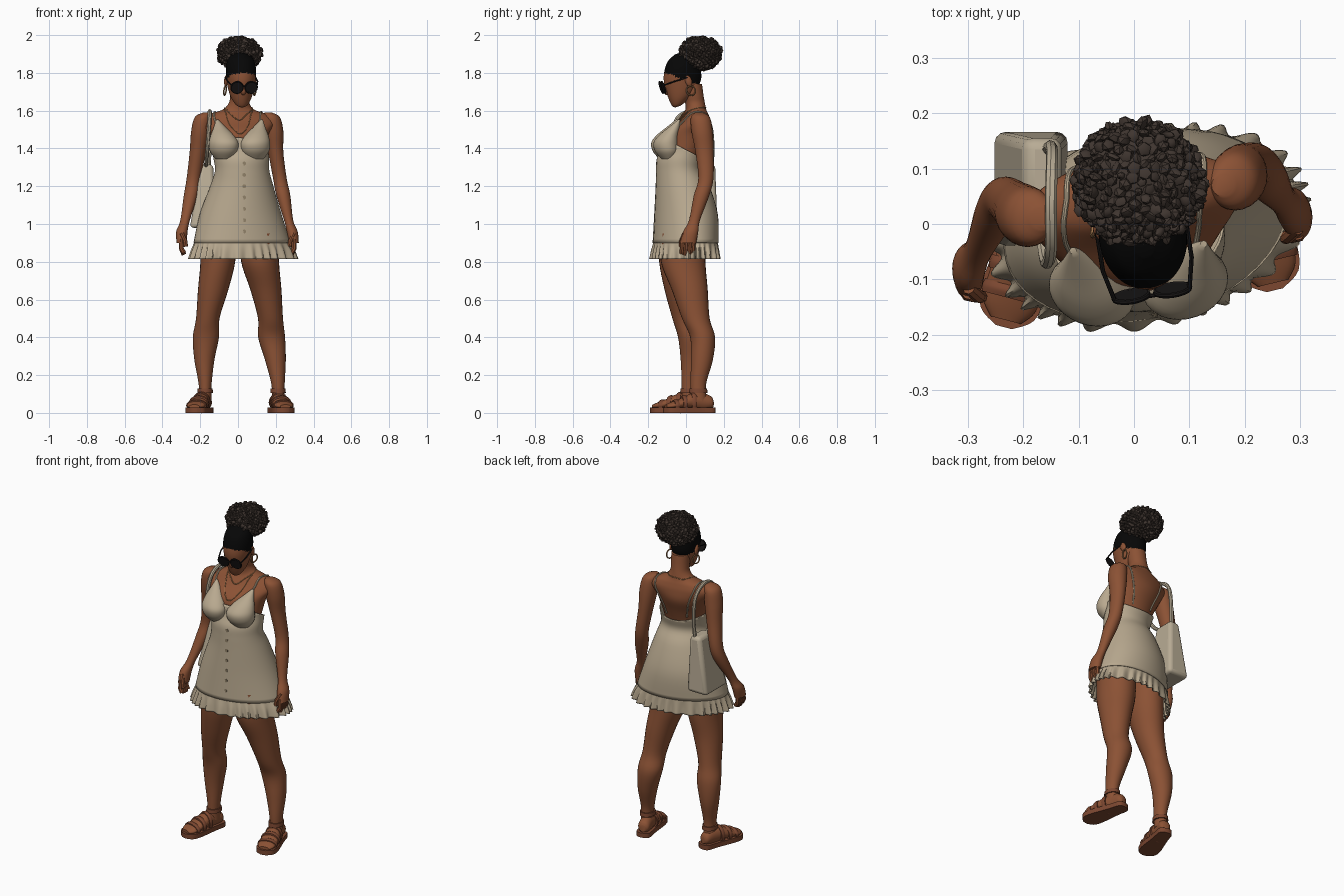
import bpy, bmesh, math, random
from mathutils import Matrix, Vector
from mathutils.bvhtree import BVHTree

random.seed(4)
if "Cube" in bpy.data.objects:
    bpy.data.objects.remove(bpy.data.objects["Cube"])
IDENT = Matrix.Identity(4)
made = []


def material(name, r, g, b):
    m = bpy.data.materials.new(name)
    m.use_nodes = True
    m.diffuse_color = (r, g, b, 1)
    node = m.node_tree.nodes["Principled BSDF"]
    node.inputs["Base Color"].default_value = (r, g, b, 1)
    node.inputs["Roughness"].default_value = 0.8
    return m


SKIN = material("brown skin", 0.26, 0.084, 0.035)
LINEN = material("cream linen", 0.48, 0.395, 0.275)
CANVAS = material("bag canvas", 0.48, 0.41, 0.30)
CURLS = material("dark brown curls", 0.05, 0.036, 0.029)
BLACK = material("black hair", 0.002, 0.002, 0.002)
SHADES = material("dark glasses", 0.008, 0.007, 0.007)
LEATHER = material("tan leather", 0.2, 0.063, 0.03)
GOLD = material("gold", 0.33, 0.17, 0.07)
BUTTON = material("button brown", 0.28, 0.22, 0.14)
LIPS = material("lips", 0.17, 0.05, 0.032)


def finish(name, bm, mat, mtx=IDENT):
    bmesh.ops.recalc_face_normals(bm, faces=bm.faces)
    bm.transform(mtx)
    me = bpy.data.meshes.new(name)
    bm.to_mesh(me)
    bm.free()
    ob = bpy.data.objects.new(name, me)
    bpy.context.collection.objects.link(ob)
    me.materials.append(mat)
    made.append(ob)
    return ob


def spline(rows, k=5):
    """Smoothly resample rows of numbers."""
    out = []
    for i in range(len(rows) - 1):
        a, b, c, d = (rows[max(0, min(len(rows) - 1, i + j))] for j in (-1, 0, 1, 2))
        for s in range(k):
            t = s / k
            out.append([0.5 * (2 * q + (r - p) * t + (2 * p - 5 * q + 4 * r - u) * t * t
                               + (3 * q - p - 3 * r + u) * t ** 3)
                        for p, q, r, u in zip(a, b, c, d)])
    return out + [list(rows[-1])]


def loft(name, rows, mat, n=32, yaw=0, folds=0, mtx=IDENT, caps=True, k=5):
    """Skin ellipses given as x, y, z, rx, ry and an optional fold depth."""
    bm = bmesh.new()
    rings = []
    for x, y, z, rx, ry, *amp in spline(rows, k):
        ring = []
        for i in range(n):
            a = math.tau * i / n
            f = 1 + (amp[0] * math.sin(folds * a + 2 * math.sin(a * 5)) if amp else 0)
            p = Matrix.Rotation(yaw, 3, "Z") @ Vector((rx * f * math.cos(a), ry * f * math.sin(a), 0))
            ring.append(bm.verts.new(p + Vector((x, y, z))))
        rings.append(ring)
    for a, b in zip(rings, rings[1:]):
        for i in range(n):
            j = (i + 1) % n
            bm.faces.new((a[i], a[j], b[j], b[i]))
    if caps:
        bm.faces.new(rings[0])
        bm.faces.new(rings[-1])
    return finish(name, bm, mat, mtx)


def blob(name, loc, size, mat, mtx=IDENT):
    bm = bmesh.new()
    bmesh.ops.create_uvsphere(bm, u_segments=24, v_segments=16, radius=1)
    return finish(name, bm, mat, mtx @ Matrix.Translation(loc) @ Matrix.Diagonal((*size, 1)))


def tube(name, pts, r, mat, mtx=IDENT, closed=False):
    cu = bpy.data.curves.new(name, "CURVE")
    cu.dimensions = "3D"
    cu.bevel_depth, cu.bevel_resolution, cu.use_fill_caps = r, 2, True
    sp = cu.splines.new("POLY")
    sp.points.add(len(pts) - 1)
    for q, p in zip(sp.points, pts):
        q.co = (*p, 1)
    sp.use_cyclic_u = closed
    tmp = bpy.data.objects.new("path", cu)
    bpy.context.collection.objects.link(tmp)
    bm = bmesh.new()
    me = bpy.data.meshes.new_from_object(tmp.evaluated_get(bpy.context.evaluated_depsgraph_get()))
    bm.from_mesh(me)
    bpy.data.objects.remove(tmp)
    return finish(name, bm, mat, mtx)


def disc(name, loc, r, depth, mat, mtx=IDENT):
    bm = bmesh.new()
    bmesh.ops.create_cone(bm, cap_ends=True, segments=20, radius1=r, radius2=r, depth=depth)
    return finish(name, bm, mat, mtx @ Matrix.Translation(loc) @ Matrix.Rotation(math.pi / 2, 4, "X"))


def tree(ob):
    return BVHTree.FromPolygons([v.co for v in ob.data.vertices], [p.vertices for p in ob.data.polygons])


def hug(surface, pts, off=0.003):
    out = []
    for p in spline(pts, 8):
        co, no, *_ = surface.find_nearest(Vector(p))
        out.append(co + no * off)
    return out


# Torso and neck
YAW, HIP_YAW = math.radians(9), math.radians(14)
torso = loft("torso", [(.02, -.03, 1.22, .10, .08), (.015, -.03, 1.32, .125, .1), (.01, -.01, 1.4, .14, .105),
                       (0, .01, 1.48, .165, .115), (0, .04, 1.54, .198, .085), (0, .05, 1.578, .16, .066),
                       (.002, .052, 1.605, .085, .055), (.006, .048, 1.64, .055, .052),
                       (.01, .04, 1.68, .052, .053), (.012, .03, 1.74, .053, .055)], SKIN, 40, YAW)
skin = tree(torso)

# Dress, trimmed along a sloping top edge
dress = loft("dress", [(.022, -.002, .9, .257, .163), (.014, 0, 1.05, .215, .16), (.02, -.018, 1.2, .164, .136),
                       (.022, -.038, 1.28, .141, .114), (.018, -.032, 1.34, .143, .117), (.01, -.012, 1.4, .15, .114),
                       (0, .008, 1.5, .172, .12)], LINEN, 48, HIP_YAW, caps=False)
bm = bmesh.new()
bm.from_mesh(dress.data)
bmesh.ops.bisect_plane(bm, geom=bm.verts[:] + bm.edges[:] + bm.faces[:], plane_co=(0, .1, 1.34),
                       plane_no=(0, .47, .88), clear_outer=True)
bm.to_mesh(dress.data)
bm.free()
cloth = tree(dress)
ruffle = loft("hem_ruffle", [(.022, -.002, .912, .255, .162, 0), (.022, -.003, .9, .258, .164, .006),
                             (.026, -.005, .86, .274, .169, .028), (.028, -.006, .815, .286, .174, .045)],
              LINEN, 240, HIP_YAW, folds=30, caps=False, k=4)
for ob in (dress, ruffle):
    ob.modifiers.new("cloth", "SOLIDIFY").thickness = 0.005
loft("waist_seam", [(.021, -.034, 1.262, .148, .121), (.021, -.036, 1.272, .146, .119)], LINEN, 48, HIP_YAW)
for side, x, y in (("right", -.076, -.006), ("left", .092, .006)):
    s = 1 if x > 0 else -1
    # Soft cup that tapers up into its strap
    loft(side + "_cup", [(x, y - .1, 1.345, .045, .035), (x, y - .108, 1.385, .074, .06), (x, y - .112, 1.43, .079, .064),
                         (x + s * .008, y - .098, 1.47, .062, .05), (x + s * .02, y - .07, 1.51, .034, .03),
                         (x + s * .034, y - .042, 1.552, .006, .006)], LINEN, 28, s * .35)
    tube(side + "_dress_strap", hug(skin, [(x + s * .02, -.1, 1.5), (s * .125, -.04, 1.56), (s * .13, .05, 1.62),
                                           (s * .115, .14, 1.5), (s * .09, .14, 1.35)], .002), .005, LINEN)
tube("placket", hug(cloth, [(.048, -.3, 1.4), (.05, -.3, 1.25), (.055, -.3, .93)], .001), .003, BUTTON)
for i in range(8):
    z = 1.38 - i * .06
    hit = cloth.ray_cast(Vector((.033, -1, z)), Vector((0, 1, 0)))[0]
    disc("button", hit, .01, .012, BUTTON)

# Arms, hands and fingers
ARMS = {"left": [(.16, .07, 1.59, .02, .02), (.178, .076, 1.565, .044, .05), (.19, .085, 1.49, .05, .056),
                 (.2, .098, 1.38, .04, .048), (.222, .105, 1.24, .036, .04), (.24, .082, 1.15, .037, .041),
                 (.268, .045, 1.02, .024, .029), (.287, .025, .96, .029, .04), (.295, .012, .9, .027, .042)],
        "right": [(-.165, .01, 1.59, .02, .02), (-.185, .012, 1.565, .044, .05), (-.198, .016, 1.49, .05, .055),
                  (-.213, .03, 1.38, .043, .047), (-.235, .045, 1.24, .037, .04), (-.25, .02, 1.15, .037, .04),
                  (-.28, -.045, 1.02, .025, .028), (-.297, -.075, .96, .03, .04), (-.298, -.095, .9, .027, .041)]}
for side, rows in ARMS.items():
    loft(side + "_arm", rows, SKIN, 24)
    x, y, z = rows[-1][:3]
    s = 1 if x > 0 else -1
    for f in range(4):
        fy = y + (f - 1.5) * .019
        tip = .066 - .008 * abs(f - 1.5)
        tube(side + "_finger", [(x, fy, z + .02), (x + s * .002, fy - .003, z - .03), (x - s * .012, fy - .006, z - tip)],
             .013, SKIN)
    tube(side + "_thumb", [(x, y - .02, z + .05), (x - s * .018, y - .036, z + .01), (x - s * .022, y - .036, z - .02)],
         .012, SKIN)

# Legs
LEGS = {"left": [(.115, -.015, .95, .1, .12), (.117, -.015, .8, .1, .118), (.148, .02, .65, .082, .095),
                 (.172, .052, .5, .066, .073), (.178, .088, .4, .071, .066), (.198, .084, .28, .055, .058),
                 (.212, .065, .15, .035, .041), (.212, .07, .06, .034, .042)],
        "right": [(-.105, -.03, .95, .095, .115), (-.107, -.03, .8, .092, .112), (-.132, -.025, .65, .08, .088),
                  (-.16, -.002, .5, .062, .07), (-.17, .022, .4, .069, .064), (-.178, .028, .28, .053, .056),
                  (-.174, .018, .15, .034, .041), (-.175, .02, .06, .034, .042)]}
FEET = {"left": ((.19, .148), (.253, -.115)), "right": ((-.165, .08), (-.236, -.19))}
for side, rows in LEGS.items():
    loft(side + "_leg", rows, SKIN, 28)
    # Foot frame: local z runs heel to toe, local y is up
    heel, toe = (Vector((*p, 0)) for p in FEET[side])
    fwd = (toe - heel).normalized()
    up = Vector((0, 0, 1))
    frame = Matrix.Translation(heel) @ Matrix((up.cross(fwd), up, fwd)).transposed().to_4x4()
    loft(side + "_foot", [(0, .05, .005, .018, .02), (0, .055, .02, .033, .035), (0, .06, .07, .037, .048),
                          (0, .06, .13, .044, .04), (0, .047, .19, .051, .026), (0, .038, .235, .048, .018),
                          (0, .034, .262, .028, .01)], SKIN, 24, mtx=frame)
    # Sandal sole and straps
    bm = bmesh.new()
    half = spline([(.012, -.006), (.038, .01), (.043, .07), (.05, .13), (.058, .2), (.05, .25), (.015, .275)], 4)
    edge = [(w, t) for w, t in half] + [(-w, t) for w, t in reversed(half)]
    face = bm.faces.new([bm.verts.new((w, 0, t)) for w, t in edge])
    top = bmesh.ops.extrude_face_region(bm, geom=[face])["geom"]
    bmesh.ops.translate(bm, verts=[v for v in top if isinstance(v, bmesh.types.BMVert)], vec=(0, .028, 0))
    finish(side + "_sole", bm, LEATHER, frame)
    for t, y, w, h in ((.21, .04, .055, .029), (.165, .049, .054, .042), (.115, .055, .048, .054)):
        loft(side + "_sandal_strap", [(0, y, t - .012, w, h), (0, y, t, w + .002, h + .003), (0, y, t + .012, w, h - .002)],
             LEATHER, 24, mtx=frame)
    ax, ay = rows[-2][:2]
    loft(side + "_ankle_strap", [(ax, ay, .105, .041, .049), (ax, ay, .128, .04, .047)], LEATHER, 24)

# Head, tilted down and turned a little
HEAD = Matrix.Translation((.015, -.016, 1.772)) @ Matrix.Rotation(YAW, 4, "Z") @ Matrix.Rotation(.32, 4, "X")
head = loft("head", [(0, -.074, -.134, .014, .014), (0, -.064, -.123, .034, .036), (0, -.036, -.09, .056, .07),
                     (0, -.01, -.04, .071, .097), (0, .002, .02, .079, .103), (0, .014, .07, .076, .094),
                     (0, .022, .11, .058, .07), (0, .022, .132, .018, .025)], SKIN, 48, mtx=HEAD, k=8)
head.data.materials.append(BLACK)
inverse = HEAD.inverted()
for p in head.data.polygons:
    c = inverse @ p.center
    p.material_index = int(c.z > .068 - .78 * (c.y + .1))
blob("hair_gather", (0, .06, .085), (.066, .062, .055), BLACK, HEAD)
blob("nose", (0, -.104, -.038), (.014, .018, .022), SKIN, HEAD)
blob("lips", (0, -.092, -.083), (.022, .012, .01), LIPS, HEAD)
for s, side in ((1, "left"), (-1, "right")):
    blob(side + "_ear", (s * .077, .012, -.02), (.01, .018, .03), SKIN, HEAD)
    ring = [(math.cos(a * math.tau / 20), math.sin(a * math.tau / 20)) for a in range(20)]
    tube(side + "_hoop", [(s * .08 + c * .01, .008 + c * .022, -.072 + d * .025) for c, d in ring], .004, GOLD, HEAD, True)
    disc(side + "_lens", (s * .038, -.12, -.012), .031, .007, SHADES, HEAD)
    tube(side + "_rim", [(s * .038 + c * .031, -.12, -.012 + d * .031) for c, d in ring], .005, SHADES, HEAD, True)
    tube(side + "_temple", [(s * .068, -.12, .0), (s * .081, -.06, .002), (s * .081, .015, .0)], .004, SHADES, HEAD)
tube("bridge", [(-.01, -.122, -.004), (.01, -.122, -.004)], .004, SHADES, HEAD)

# Curly bun of many small lumps
centre, size = Vector((.007, .075, 1.903)), Vector((.116, .112, .088))
blob("bun_core", centre, size * .93, CURLS)
bm = bmesh.new()
COUNT = 420
for i in range(COUNT):
    h = 1 - 2 * (i + .5) / COUNT
    a, w = i * 2.39996, math.sqrt(1 - h * h)
    d = Vector((w * math.cos(a), w * math.sin(a), h)) * random.uniform(.9, 1.02)
    spot = Matrix.Translation(centre + d * size) @ Matrix.Rotation(random.uniform(0, 6), 4, d)
    spot = spot @ Matrix.Diagonal((*(random.uniform(.007, .015) for _ in range(3)), 1))
    bmesh.ops.create_icosphere(bm, subdivisions=1, radius=1, matrix=spot)
finish("bun_curls", bm, CURLS)

# Necklaces
tube("choker", hug(skin, [(-.07, .04, 1.61), (-.04, -.03, 1.59), (.01, -.06, 1.57), (.05, -.02, 1.59), (.075, .05, 1.61),
                          (.03, .12, 1.62), (-.04, .12, 1.62), (-.07, .04, 1.61)], .001), .0025, GOLD)
tube("pendant_chain", hug(skin, [(-.07, .02, 1.6), (-.045, -.08, 1.55), (.015, -.14, 1.49), (.06, -.08, 1.55),
                                 (.075, .03, 1.6)], .001), .0025, GOLD)

# Shoulder bag hanging against the hip, wider and deeper at the base
bm = bmesh.new()
bmesh.ops.create_cube(bm, size=2)
for v in bm.verts:
    wide = v.co.z < 0
    v.co = ((v.co.x * .068 - .187, v.co.y * .105 + .062, .98) if wide else
            (v.co.x * .034 - .165, v.co.y * .062 + .092, 1.315))
bag = finish("bag", bm, CANVAS)
bev = bag.modifiers.new("soft edges", "BEVEL")
bev.width, bev.segments = .02, 3
tube("bag_strap", spline([(-.155, .135, 1.3), (-.15, .14, 1.42), (-.148, .12, 1.54), (-.15, .04, 1.597),
                          (-.15, -.045, 1.56), (-.158, -.07, 1.45), (-.165, -.03, 1.36), (-.17, .05, 1.3)]), .011, CANVAS)

# Smooth shading with crisp edges
bpy.ops.object.select_all(action="DESELECT")
for ob in made:
    ob.select_set(True)
bpy.context.view_layer.objects.active = made[0]
bpy.ops.object.shade_smooth_by_angle(angle=math.radians(40))
